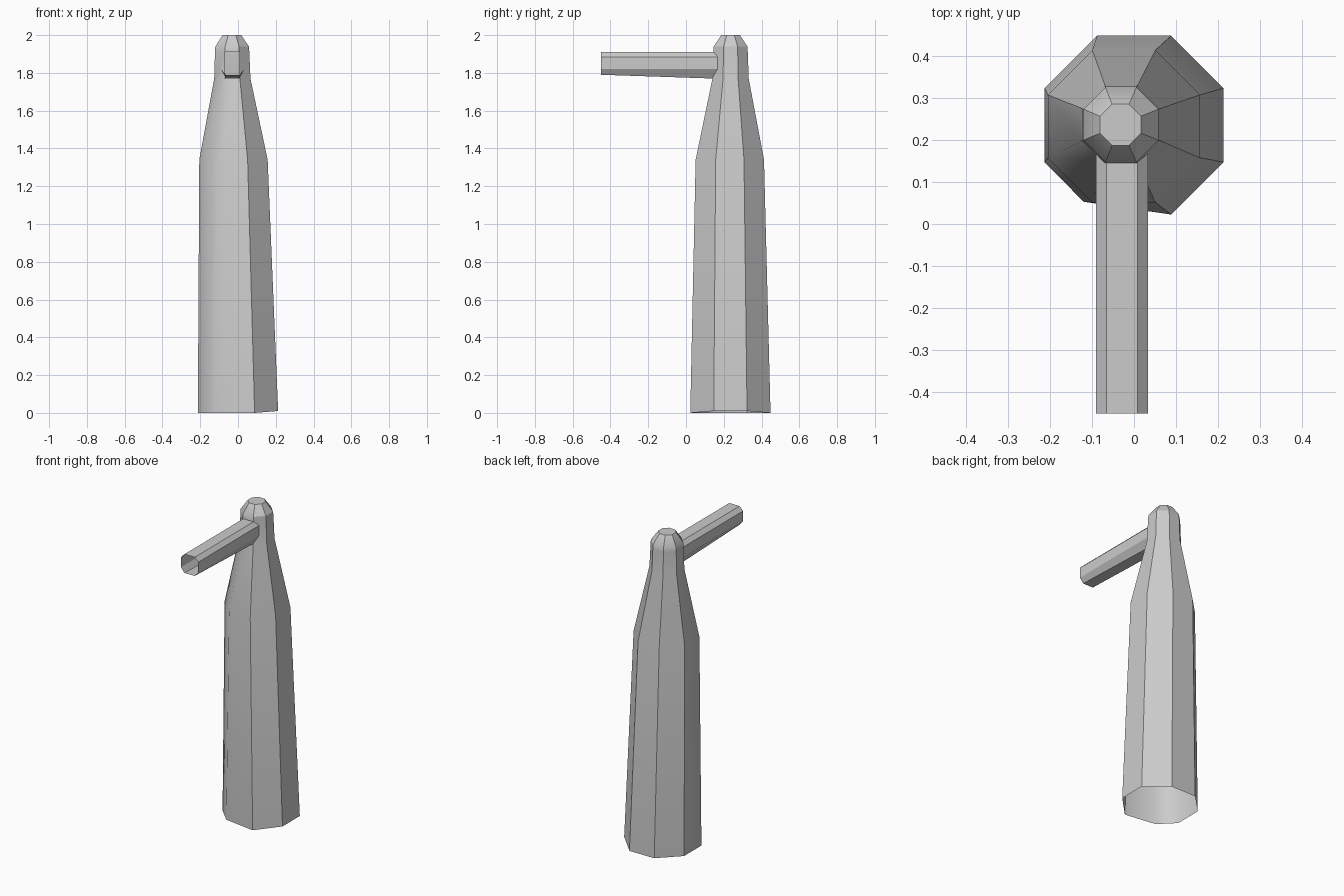
import bpy, bmesh, math

if "Cube" in bpy.data.objects:
    bpy.data.objects.remove(bpy.data.objects["Cube"])


def loft(name, rings, skip=(), cap=False, soft=()):
    """Skin closed rings of points; skip = (level, side) faces left open,
    soft = lengthwise edges (level, corner) shaded smooth."""
    bm = bmesh.new()
    loops = [[bm.verts.new(p) for p in ring] for ring in rings]
    n = len(loops[0])
    for k in range(len(loops) - 1):
        for i in range(n):
            if (k, i) not in skip:
                j = (i + 1) % n
                bm.faces.new((loops[k][i], loops[k][j], loops[k + 1][j], loops[k + 1][i]))
    if cap:
        bm.faces.new(loops[-1])
    bm.normal_update()
    for f in bm.faces:
        f.smooth = True
    soft_edges = {bm.edges.get((loops[k][c], loops[k + 1][c])) for k, c in soft}
    for e in bm.edges:
        if len(e.link_faces) == 2 and e not in soft_edges:
            e.smooth = e.calc_face_angle() < math.radians(30)
    mesh = bpy.data.meshes.new(name)
    bm.to_mesh(mesh)
    bm.free()
    obj = bpy.data.objects.new(name, mesh)
    bpy.context.collection.objects.link(obj)
    return obj


def octagon(cx, cy, half, z):
    """Corners run counter-clockwise; side 0 faces -y."""
    r = half / math.cos(math.pi / 8)
    return [(cx + r * math.cos(a), cy + r * math.sin(a), z)
            for a in (math.radians(-112.5 + 45 * i) for i in range(8))]


# Tapering post, open underneath, with an opening where the spout joins
post = [octagon(0, 0.235, 0.2125, 0),
        octagon(-0.024, 0.232, 0.181, 1.34),
        octagon(-0.030, 0.236, 0.096, 1.77),
        octagon(-0.031, 0.236, 0.091, 1.91),
        octagon(-0.031, 0.236, 0.089, 1.94),
        octagon(-0.032, 0.236, 0.049, 2.0)]
# the front left corner of the base is slightly pushed in
post[0][0] = (-0.12, 0.053, 0)
post[0] = [(x, y, 0.01 if x > 0.15 else 0) for x, y, z in post[0]]
loft("post", post, skip={(2, 0)}, cap=True,
     soft=[(0, 0), (0, 7), (1, 0), (1, 7)])


# Hollow eight-sided spout, bottom sloping up to the open front end
def spout_ring(y, y_side, low):
    pts = [(-0.065, low), (0.008, low), (0.033, 1.82), (0.033, 1.885),
           (0.008, 1.91), (-0.065, 1.91), (-0.09, 1.885), (-0.09, 1.82)]
    return [(x, y_side if x in (0.033, -0.09) else y, z) for x, z in pts]


loft("spout", [spout_ring(0.147, 0.167, 1.77), spout_ring(-0.45, -0.45, 1.79)])
